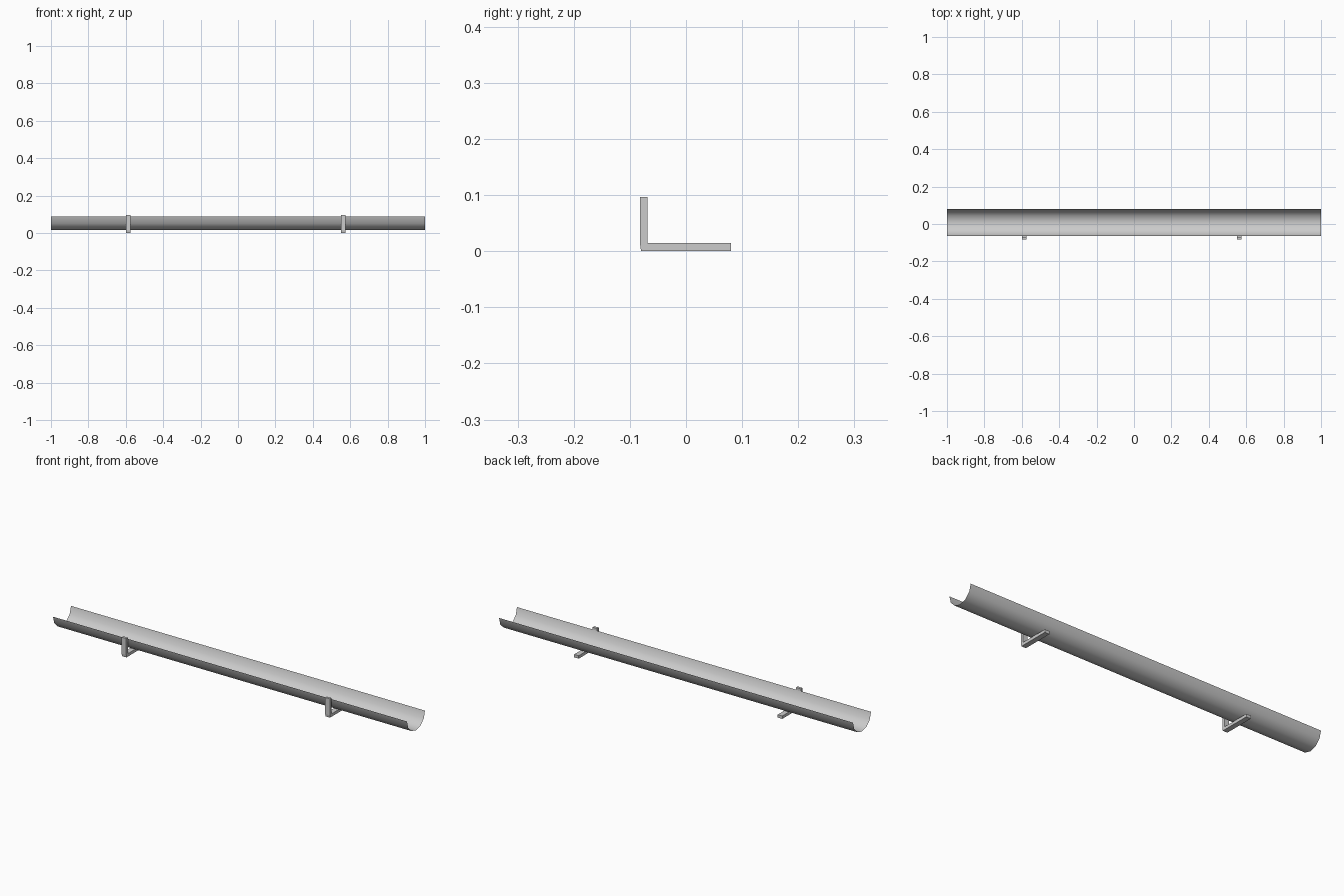
import bpy, bmesh, math

cube = bpy.data.objects.get("Cube")
if cube:
    bpy.data.objects.remove(cube)

# One light grey for everything
grey = bpy.data.materials.new("light grey")
grey.use_nodes = True
colour = (0.6, 0.6, 0.6, 1)
grey.diffuse_color = colour
grey.node_tree.nodes["Principled BSDF"].inputs["Base Color"].default_value = colour


def extrude_profile(name, points, x0, x1, closed):
    """Sweep a (y, z) profile along x; closed profiles get end caps."""
    bm = bmesh.new()
    ends = [[bm.verts.new((x, y, z)) for y, z in points] for x in (x0, x1)]
    a, b = ends
    n = len(points)
    for i in range(n if closed else n - 1):
        j = (i + 1) % n
        bm.faces.new((a[i], b[i], b[j], a[j]))
    if closed:
        bm.faces.new(a)
        bm.faces.new(b)
        bmesh.ops.recalc_face_normals(bm, faces=bm.faces)
    mesh = bpy.data.meshes.new(name)
    bm.to_mesh(mesh)
    bm.free()
    mesh.materials.append(grey)
    obj = bpy.data.objects.new(name, mesh)
    bpy.context.collection.objects.link(obj)
    return obj


# Half-round gutter, a thin open sheet
radius, segments = 0.0725, 6
arc = [math.pi * i / segments for i in range(segments + 1)]
profile = [(0.008 - radius * math.cos(t), 0.088 - radius * math.sin(t)) for t in arc]
gutter = extrude_profile("gutter", profile, -1, 1, False)
for poly in gutter.data.polygons:
    poly.use_smooth = True

# L-shaped support brackets
bracket = [(-0.08, 0), (0.08, 0), (0.08, 0.015), (-0.069, 0.015),
           (-0.069, 0.097), (-0.082, 0.097), (-0.082, 0.013)]
for side, x in (("right", -0.587), ("left", 0.563)):
    extrude_profile(side + "_bracket", bracket, x - 0.013, x + 0.013, True)
